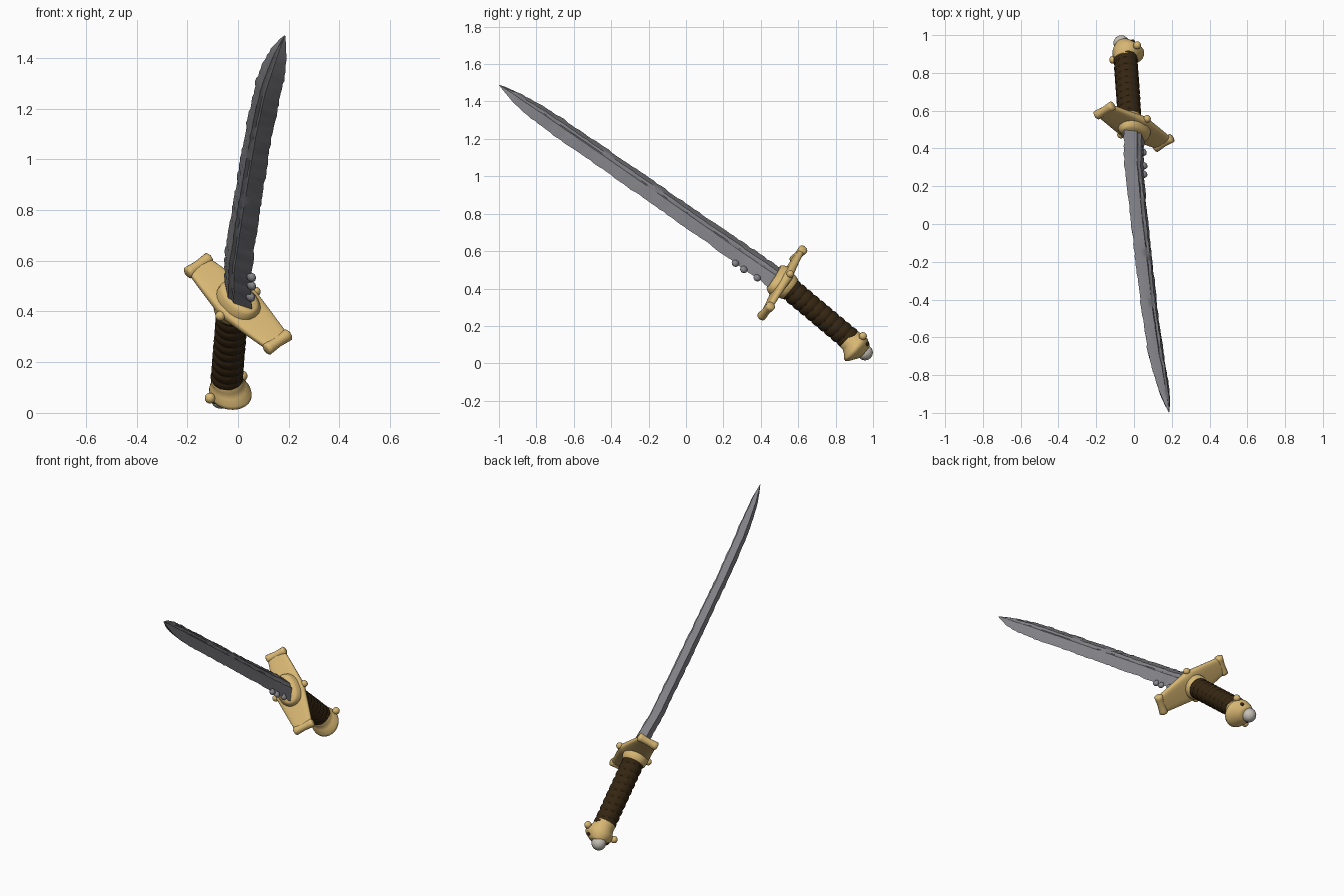
import bpy, bmesh, math, random
from mathutils import Vector, Matrix

if "Cube" in bpy.data.objects:
    bpy.data.objects.remove(bpy.data.objects["Cube"])

random.seed(4)
V = Vector

# Sword frame: D along blade, G along guard, N across the flat of the blade
C = V((0.0, 0.515, 0.43))
D = V((0.1, -0.815, 0.57)).normalized()
G = V((0.67, -0.385, -0.635))
G = (G - D * G.dot(D)).normalized()
N = D.cross(G)


def material(name, rgb):
    m = bpy.data.materials.new(name)
    m.diffuse_color = (*rgb, 1)
    m.use_nodes = True
    m.node_tree.nodes["Principled BSDF"].inputs["Base Color"].default_value = m.diffuse_color
    return m


STEEL = material("grey_steel", (0.24, 0.24, 0.26))
GOLD = material("pale_gold", (0.68, 0.47, 0.17))
LEATHER = material("dark_brown_leather", (0.035, 0.019, 0.006))
STONE = material("pale_stone", (0.56, 0.53, 0.47))


def finish(name, bm, mat, angle=40):
    bmesh.ops.recalc_face_normals(bm, faces=bm.faces)
    me = bpy.data.meshes.new(name)
    bm.to_mesh(me)
    bm.free()
    me.materials.append(mat)
    ob = bpy.data.objects.new(name, me)
    bpy.context.collection.objects.link(ob)
    bpy.context.view_layer.objects.active = ob
    ob.select_set(True)
    bpy.ops.object.shade_smooth_by_angle(angle=math.radians(angle))
    ob.select_set(False)
    return ob


def loft(name, rings, mat, angle=40):
    """Skin closed rings of equal size and cap both ends."""
    bm = bmesh.new()
    rows = [[bm.verts.new(p) for p in r] for r in rings]
    k = len(rows[0])
    for a, b in zip(rows, rows[1:]):
        for i in range(k):
            j = (i + 1) % k
            bm.faces.new((a[i], a[j], b[j], b[i]))
    bm.faces.new(rows[0])
    bm.faces.new(rows[-1])
    return finish(name, bm, mat, angle)


def ellipse(c, u, v, ru, rv, k=28, power=1.0):
    """Ring; power below 1 makes it boxier."""
    pts = []
    for i in range(k):
        t = 2 * math.pi * i / k
        a, b = math.cos(t), math.sin(t)
        pts.append(c + u * ru * math.copysign(abs(a) ** power, a)
                   + v * rv * math.copysign(abs(b) ** power, b))
    return pts


def ball(name, c, r, mat, scale=(1, 1, 1)):
    bm = bmesh.new()
    frame = Matrix((G, N, D)).transposed().to_4x4()
    m = Matrix.Translation(c) @ frame @ Matrix.Diagonal((*scale, 1))
    bmesh.ops.create_uvsphere(bm, u_segments=20, v_segments=12, radius=r, matrix=m)
    return finish(name, bm, mat, 80)


def sample(pts, t):
    """Linear interpolation through a list of (t, value)."""
    for (t0, a), (t1, b) in zip(pts, pts[1:]):
        if t <= t1:
            return a + (b - a) * ((t - t0) / (t1 - t0))
    return pts[-1][1]


# Blade: slightly bowed path, bevelled section with a shallow fuller
path = [(0, C), (0.14, V((0.0, 0.3, 0.58))), (0.34, V((0.03, 0, 0.79))),
        (0.64, V((0.083, -0.46, 1.11))), (0.8, V((0.118, -0.7, 1.275))),
        (0.92, V((0.157, -0.88, 1.4))), (1, V((0.185, -0.998, 1.488)))]
width = [(0, 0.078), (0.1, 0.08), (0.2, 0.074), (0.8, 0.068), (0.88, 0.058),
         (0.94, 0.04), (0.98, 0.016), (1, 0.002)]
thick = [(0, 0.038), (0.2, 0.034), (0.85, 0.03), (0.95, 0.018), (1, 0.001)]
rings = []
for i in range(71):
    t = i / 70
    w, h, c = sample(width, t), sample(thick, t), sample(path, t)
    ring = []
    for u, v in ((1, 0), (0.55, 0.62), (0.2, 1), (0, 0.85), (-0.2, 1), (-0.55, 0.62),
                 (-1, 0), (-0.55, -0.62), (-0.2, -1), (0, -0.85), (0.2, -1), (0.55, -0.62)):
        wob = 1 + random.uniform(-0.06, 0.06)
        ring.append(c + G * w * u * wob + N * h * v * wob)
    rings.append(ring)
loft("blade", rings, STEEL, 35)

# Worn thorns on the lower blade edge near the guard
for i, (t, off) in enumerate(((0.07, 0.074), (0.115, 0.08), (0.145, 0.078))):
    ball(f"blade_thorn_{i + 1}", sample(path, t) + G * off, 0.02, STEEL, (1, 0.8, 1))

# Guard: flat bar, widest in the middle
rings = []
for i in range(25):
    s = -1 + i / 12
    hw = 0.054 + 0.038 * (1 - abs(s)) ** 0.9
    hd = 0.017 + 0.012 * (1 - abs(s)) ** 2
    rings.append(ellipse(C + G * 0.232 * s, N, D, hw, hd, 24, 0.55))
loft("guard", rings, GOLD)

# Rolled guard ends and side knobs, mirrored
for side, s in (("upper", -1), ("lower", 1)):
    prof = [(-0.062, 0.016), (-0.056, 0.025), (-0.04, 0.024), (0, 0.021),
            (0.04, 0.024), (0.056, 0.025), (0.062, 0.016)]
    loft(f"{side}_guard_end", [ellipse(C + G * 0.233 * s + N * p, G, D, r, r, 18)
                               for p, r in prof], GOLD, 60)
    ball(f"{side}_guard_knob", C + N * 0.094 * s, 0.02, GOLD)

# Collar hugging the blade root
loft("blade_collar", [ellipse(C + D * s, G, N, a, b, 28, 0.9) for s, a, b in
     ((0, 0.1, 0.075), (0.025, 0.098, 0.07), (0.045, 0.093, 0.056), (0.056, 0.084, 0.046))],
     GOLD, 60)

# Grip: wrapped leather with tilted ribs
A0, P = V((-0.022, 0.54, 0.41)), V((-0.045, 0.88, 0.125))
AX = (P - A0).normalized()
U = (G - AX * G.dot(AX)).normalized()
W = AX.cross(U)
L = (P - A0).length
rings = []
for i in range(101):
    t = i / 100
    ring = []
    for j in range(28):
        a = 2 * math.pi * j / 28
        rib = abs(math.sin(math.pi * 10 * t + 0.5 * math.sin(a)))
        r = 0.056 + 0.008 * rib ** 0.5
        ring.append(A0 + AX * L * t + (U * math.cos(a) + W * math.sin(a)) * r)
    rings.append(ring)
loft("grip", rings, LEATHER, 60)

# Gold ferrule between guard and grip
loft("grip_ferrule", [ellipse(A0 + AX * s, U, W, r, r) for s, r in
     ((-0.03, 0.075), (0.0, 0.074), (0.02, 0.068), (0.028, 0.06))], GOLD, 50)

# Pommel: flared cup leaning towards the lower guard arm
loft("pommel", [ellipse(P + AX * s + U * o, U, W, r, r * 0.93) for s, o, r in
     ((-0.025, 0, 0.06), (-0.02, 0, 0.067), (0, 0.003, 0.066), (0.018, 0.012, 0.072),
      (0.036, 0.024, 0.086), (0.05, 0.026, 0.088), (0.064, 0.02, 0.08),
      (0.08, 0.01, 0.064), (0.094, 0.003, 0.05), (0.1, 0, 0.04))], GOLD, 60)

# Pommel side knobs and dark hollows, mirrored
for side, s in (("right", 1), ("left", -1)):
    K = P + AX * 0.036
    ball(f"{side}_pommel_knob", K + N * 0.086 * s, 0.021, GOLD)
    ball(f"{side}_pommel_hollow", P + AX * 0.078 + W * 0.058 * s, 0.011, LEATHER)

# Pale stone set in the pommel end
ball("pommel_stone", V((-0.067, 0.957, 0.058)), 0.042, STONE)
